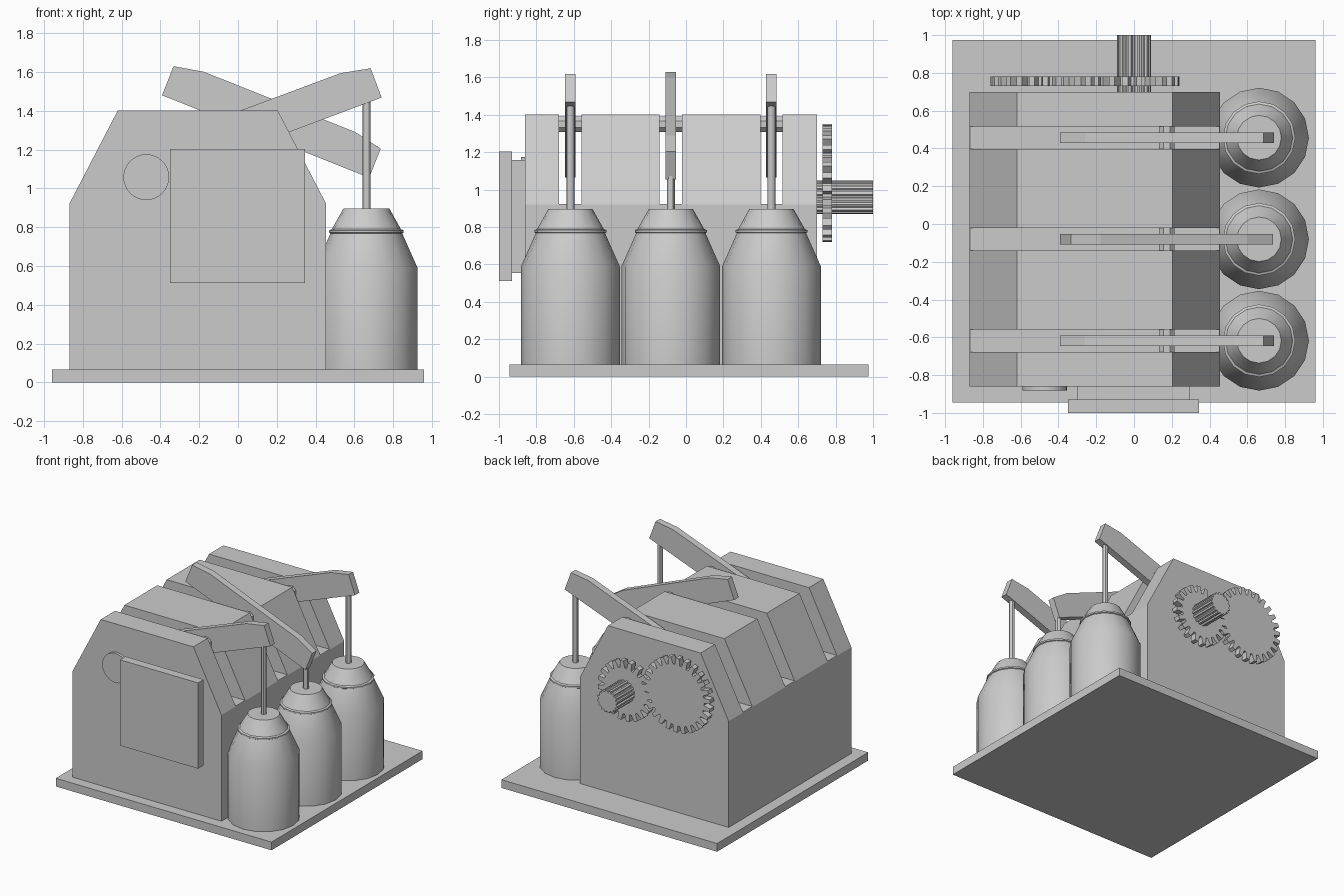
import bpy, bmesh, math
from mathutils import Vector

if "Cube" in bpy.data.objects:
    bpy.data.objects.remove(bpy.data.objects["Cube"])

grey = bpy.data.materials.new("plain_grey")
grey.diffuse_color = (0.6, 0.6, 0.6, 1)
grey.use_nodes = True
grey.node_tree.nodes["Principled BSDF"].inputs["Base Color"].default_value = grey.diffuse_color


def finish(name, bm, smooth=False):
    bmesh.ops.recalc_face_normals(bm, faces=bm.faces)
    me = bpy.data.meshes.new(name)
    bm.to_mesh(me)
    bm.free()
    ob = bpy.data.objects.new(name, me)
    bpy.context.collection.objects.link(ob)
    me.materials.append(grey)
    if smooth:
        bpy.ops.object.select_all(action='DESELECT')
        ob.select_set(True)
        bpy.context.view_layer.objects.active = ob
        bpy.ops.object.shade_smooth_by_angle(angle=math.radians(30))
    return ob


def extrude_y(name, pts, y0, y1, smooth=False):
    """Extrude an (x, z) outline from y0 to y1."""
    bm = bmesh.new()
    face = bm.faces.new([bm.verts.new((x, y0, z)) for x, z in pts])
    out = bmesh.ops.extrude_face_region(bm, geom=[face])["geom"]
    bmesh.ops.translate(bm, vec=(0, y1 - y0, 0),
                        verts=[v for v in out if isinstance(v, bmesh.types.BMVert)])
    return finish(name, bm, smooth)


def box(name, x0, x1, y0, y1, z0, z1):
    return extrude_y(name, [(x0, z0), (x1, z0), (x1, z1), (x0, z1)], y0, y1)


def circle(cx, cz, r, n, phase=0.0):
    return [(cx + r * math.cos(2 * math.pi * i / n + phase),
             cz + r * math.sin(2 * math.pi * i / n + phase)) for i in range(n)]


def gear(name, cx, cz, r, depth, teeth, y0, y1):
    pts = []
    step = 2 * math.pi / teeth
    for i in range(teeth):
        for f, rr in ((0.0, r - depth), (0.28, r - depth), (0.42, r), (0.84, r)):
            a = (i + f) * step
            pts.append((cx + rr * math.cos(a), cz + rr * math.sin(a)))
    return extrude_y(name, pts, y0, y1)


def lathe(name, x, y, profile, n):
    """Revolve an (r, z) profile around a vertical axis, with capped ends."""
    bm = bmesh.new()
    rings = [[bm.verts.new((x + px, y + py, z)) for px, py in circle(0, 0, r, n)]
             for r, z in profile]
    for a, b in zip(rings, rings[1:]):
        for i in range(n):
            j = (i + 1) % n
            bm.faces.new((a[i], a[j], b[j], b[i]))
    bm.faces.new(rings[0])
    bm.faces.new(rings[-1])
    return finish(name, bm, True)


LANES = (-0.618, -0.081, 0.457)
PIVOT = Vector((0.173, 1.345))

# Base plate and housing
box("base_plate", -0.96, 0.96, -0.945, 0.975, 0, 0.066)
housing = extrude_y("housing", [(-0.87, 0.066), (0.455, 0.066), (0.455, 0.92),
                                (0.205, 1.402), (-0.62, 1.402), (-0.87, 0.92)],
                    -0.86, 0.70)

# Slots cut across the housing
for y in LANES:
    cutter = box("slot_cutter", -1.2, 1.2, y - 0.06, y + 0.06, 0.923, 1.8)
    cutter.hide_render = True
    mod = housing.modifiers.new("slot", 'BOOLEAN')
    mod.operation = 'DIFFERENCE'
    mod.solver = 'EXACT'
    mod.object = cutter
    bpy.ops.object.select_all(action='DESELECT')
    bpy.context.view_layer.objects.active = housing
    housing.select_set(True)
    bpy.ops.object.modifier_apply(modifier=mod.name)
    bpy.data.objects.remove(cutter)

# Rocker arms, pivot pins, push rods and canisters in each lane
ARM = [(-0.575, -0.083), (0.575, -0.083), (0.575, 0.078),
       (0.42, 0.109), (-0.42, 0.109), (-0.575, 0.078)]
CANISTER = [(0.264, 0.066), (0.264, 0.59), (0.185, 0.768), (0.192, 0.772),
            (0.192, 0.784), (0.178, 0.79), (0.118, 0.897)]
for y, tilt, rod_top in zip(LANES, (20.5, -21.7, 20.5), (1.47, 1.09, 1.47)):
    c, s = math.cos(math.radians(tilt)), math.sin(math.radians(tilt))
    extrude_y("rocker_arm", [(PIVOT.x + u * c - v * s, PIVOT.y + u * s + v * c)
                             for u, v in ARM], y - 0.028, y + 0.028)
    extrude_y("pivot_pin", circle(PIVOT.x, 1.35, 0.045, 8, math.pi / 8),
              y - 0.062, y + 0.062)
    lathe("push_rod", 0.663, y, [(0.021, 0.88), (0.021, rod_top)], 12)
    lathe("canister", 0.662, y, CANISTER, 16)

# Front panel, its mount and the round cap
box("front_panel", -0.35, 0.345, -1.0, -0.93, 0.513, 1.203)
box("panel_mount", -0.30, 0.297, -0.93, -0.855, 0.555, 1.158)
extrude_y("round_cap", circle(-0.473, 1.058, 0.118, 32), -0.882, -0.855, True)

# Rear gear train and splined shaft
gear("large_gear", -0.46, 1.05, 0.30, 0.055, 26, 0.73, 0.78)
gear("small_gear", 0.0, 0.96, 0.24, 0.055, 20, 0.73, 0.78)
gear("splined_shaft", 0.0, 0.96, 0.09, 0.012, 16, 0.695, 1.0)
